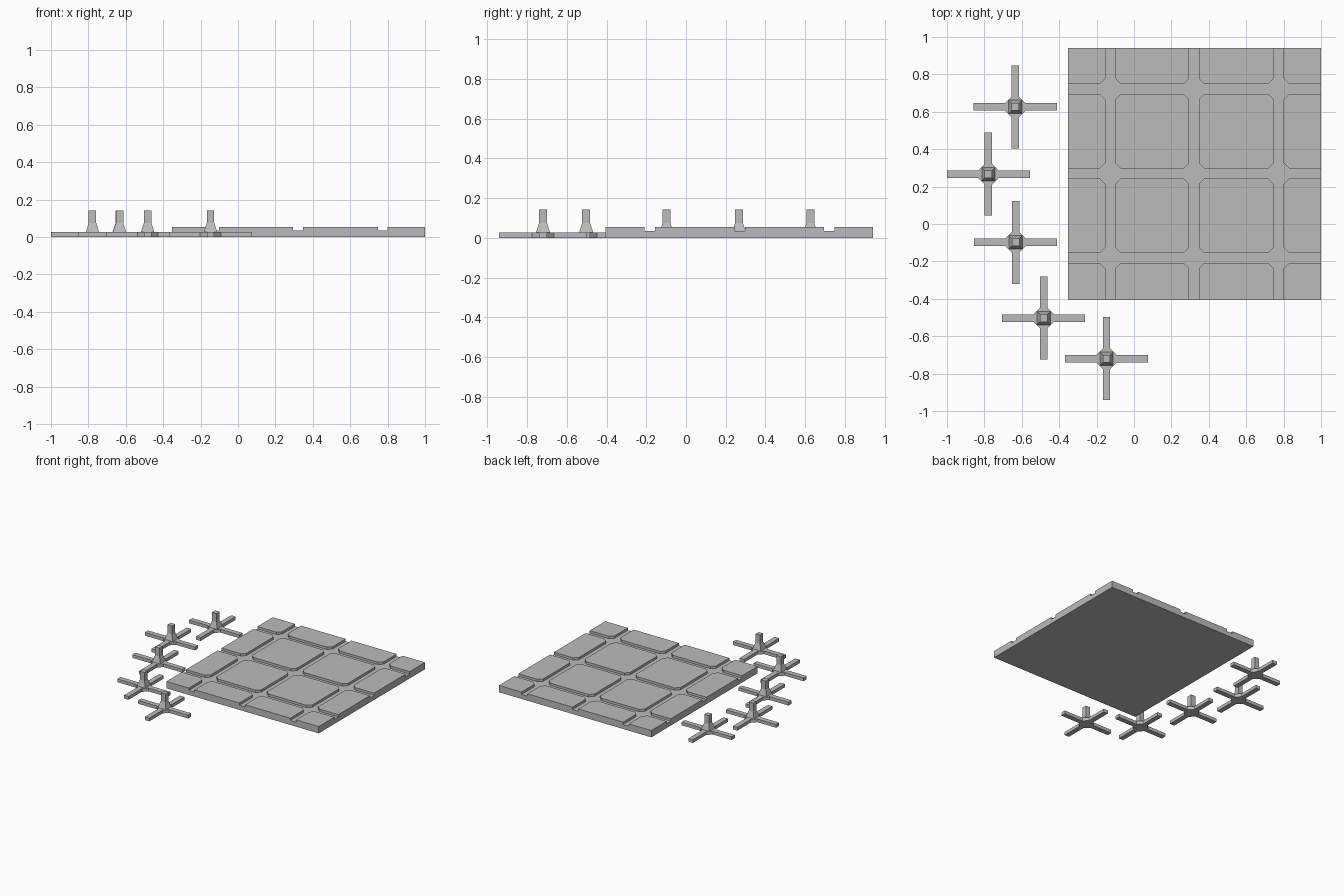
import bpy, bmesh
from math import cos, sin, pi

if "Cube" in bpy.data.objects:
    bpy.data.objects.remove(bpy.data.objects["Cube"])

grey = bpy.data.materials.new("grey")
grey.diffuse_color = (0.5, 0.5, 0.5, 1)
grey.use_nodes = True
grey.node_tree.nodes["Principled BSDF"].inputs["Base Color"].default_value = grey.diffuse_color


def face(bm, pts):
    bm.faces.new([bm.verts.new(p) for p in pts])


def finish(bm, name, location=(0, 0, 0)):
    """Weld the parts, drop the open rim to the ground and close the underside."""
    bmesh.ops.remove_doubles(bm, verts=bm.verts, dist=1e-4)
    rim = [e for e in bm.edges if e.is_boundary]
    new = bmesh.ops.extrude_edge_only(bm, edges=rim)["geom"]
    for v in new:
        if isinstance(v, bmesh.types.BMVert):
            v.co.z = 0
    bmesh.ops.remove_doubles(bm, verts=bm.verts, dist=1e-4)
    bmesh.ops.contextual_create(bm, geom=[e for e in bm.edges if e.is_boundary])
    bmesh.ops.recalc_face_normals(bm, faces=bm.faces)
    mesh = bpy.data.meshes.new(name)
    bm.to_mesh(mesh)
    bm.free()
    mesh.materials.append(grey)
    ob = bpy.data.objects.new(name, mesh)
    ob.location = location
    bpy.context.collection.objects.link(ob)


# Tile slab: raised tiles with clipped corners, separated by grooves
X0, X1, Y0, Y1 = -0.352, 1.0, -0.405, 0.942
FLOOR, TOP = 0.036, 0.055
W, C = 0.026, 0.03            # groove half width, corner clip
gx = [-0.127, 0.321, 0.774]
gy = [-0.182, 0.27, 0.722]
xs = [X0 - W] + gx + [X1 + W]
ys = [Y0 - W] + gy + [Y1 + W]

bm = bmesh.new()
for i in range(4):
    for j in range(4):
        a, b = xs[i] + W, xs[i + 1] - W
        c, d = ys[j] + W, ys[j + 1] - W
        corners = [(a, c, 1, 1, i > 0 and j > 0), (b, c, -1, 1, i < 3 and j > 0),
                   (b, d, -1, -1, i < 3 and j < 3), (a, d, 1, -1, i > 0 and j < 3)]
        loop = []
        for k, (x, y, sx, sy, clipped) in enumerate(corners):
            if clipped:
                pair = [(x, y + sy * C), (x + sx * C, y)]
                loop += pair if k % 2 == 0 else pair[::-1]
            else:
                loop.append((x, y))
        face(bm, [(x, y, TOP) for x, y in loop])
        for p, q in zip(loop, loop[1:] + loop[:1]):
            face(bm, [(*p, TOP), (*q, TOP), (*q, FLOOR), (*p, FLOOR)])

# Groove floors: eight-sided crossings and the strips joining them
E = W + C
for x in gx:
    for y in gy:
        octagon = [(W, -E), (E, -W), (E, W), (W, E), (-W, E), (-E, W), (-E, -W), (-W, -E)]
        face(bm, [(x + u, y + v, FLOOR) for u, v in octagon])
for k in range(4):
    a = X0 if k == 0 else xs[k] + E
    b = X1 if k == 3 else xs[k + 1] - E
    for y in gy:
        face(bm, [(a, y - W, FLOOR), (b, y - W, FLOOR), (b, y + W, FLOOR), (a, y + W, FLOOR)])
    c = Y0 if k == 0 else ys[k] + E
    d = Y1 if k == 3 else ys[k + 1] - E
    for x in gx:
        face(bm, [(x - W, c, FLOOR), (x + W, c, FLOOR), (x + W, d, FLOOR), (x - W, d, FLOOR)])
finish(bm, "tile_slab")


# Cross spacers: four flat arms, clipped hub, flared square stem
def spacer(name, x, y):
    arm, hub, w, h = 0.222, 0.055, 0.02, 0.026
    rings = [(0.036, h), (0.02, 0.075), (0.02, 0.142)]
    bm = bmesh.new()
    for k in range(4):
        co, si = round(cos(k * pi / 2)), round(sin(k * pi / 2))

        def quarter(*pts):
            face(bm, [(u * co - v * si, u * si + v * co, z) for u, v, z in pts])

        r = rings[0][0]
        quarter((hub, -w, h), (arm, -w, h), (arm, w, h), (hub, w, h))
        quarter((r, -r, h), (hub, -w, h), (hub, w, h), (r, r, h))
        quarter((hub, w, h), (w, hub, h), (r, r, h))
        for (p, z), (q, t) in zip(rings, rings[1:]):
            quarter((p, -p, z), (p, p, z), (q, q, t), (q, -q, t))
    s, t = rings[-1]
    face(bm, [(-s, -s, t), (s, -s, t), (s, s, t), (-s, s, t)])
    finish(bm, name, (x, y, 0))


spots = [(-0.635, 0.626), (-0.778, 0.267), (-0.633, -0.098), (-0.483, -0.503), (-0.147, -0.72)]
for n, (x, y) in enumerate(spots, 1):
    spacer(f"cross_spacer_{n}", x, y)
